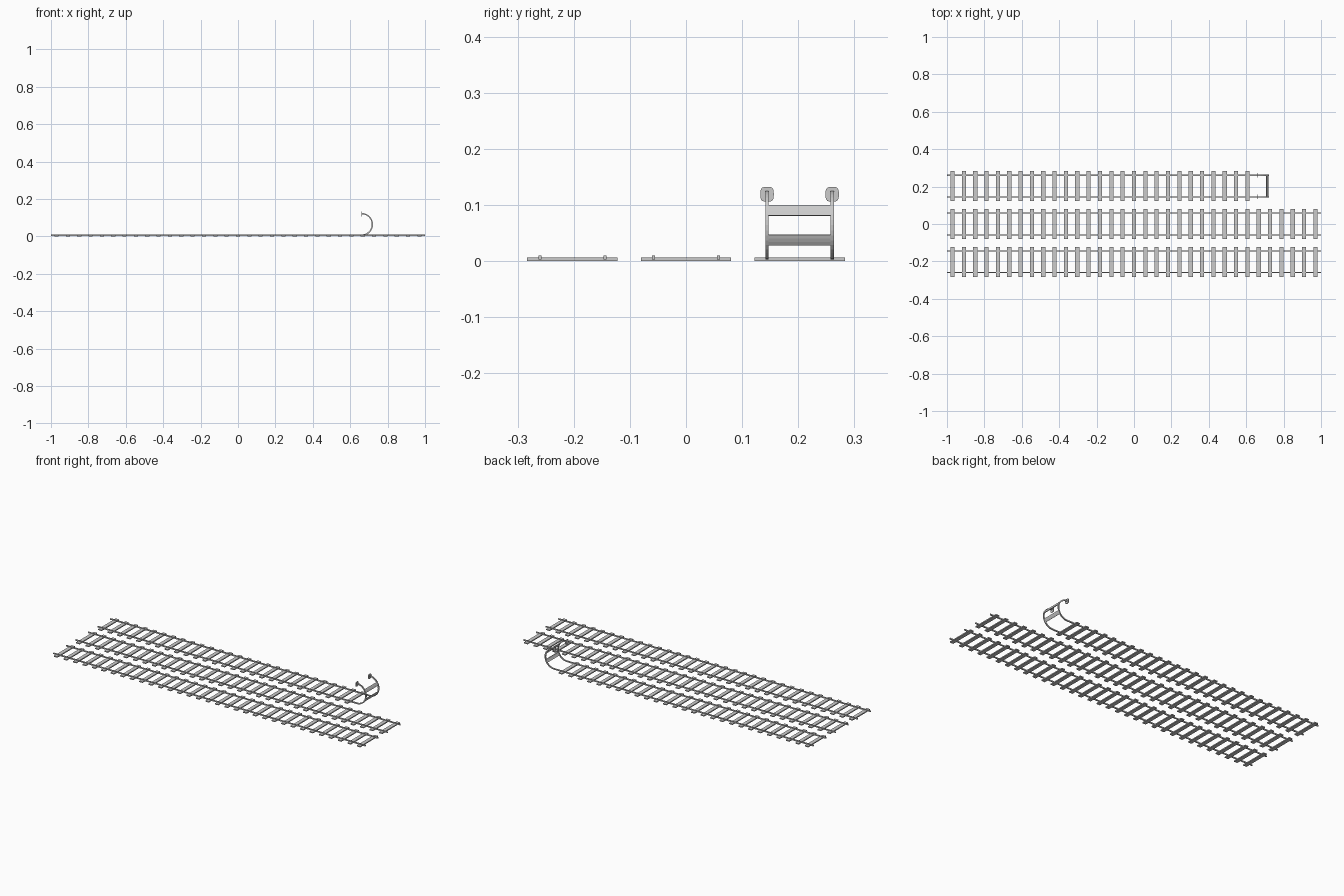
import bpy, bmesh, math

if "Cube" in bpy.data.objects:
    bpy.data.objects.remove(bpy.data.objects["Cube"])

GAUGE = 0.058           # half distance between rails
CX, CZ, R = 0.661, 0.064, 0.061   # end-stop curve, outer radius


def finish(bm, name):
    bmesh.ops.recalc_face_normals(bm, faces=bm.faces)
    me = bpy.data.meshes.new(name)
    bm.to_mesh(me)
    bm.free()
    ob = bpy.data.objects.new(name, me)
    bpy.context.collection.objects.link(ob)
    return ob


def sweep(name, outer, inner, y, width):
    """Rectangular bar following matching outer/inner (x, z) outlines."""
    bm = bmesh.new()
    rings = []
    for (xo, zo), (xi, zi) in zip(outer, inner):
        rings.append([bm.verts.new(p) for p in (
            (xo, y - width / 2, zo), (xo, y + width / 2, zo),
            (xi, y + width / 2, zi), (xi, y - width / 2, zi))])
    for a, b in zip(rings, rings[1:]):
        for i in range(4):
            j = (i + 1) % 4
            bm.faces.new((a[i], a[j], b[j], b[i]))
    bm.faces.new(rings[0])
    bm.faces.new(rings[-1][::-1])
    return finish(bm, name)


def arc(radius, a0, a1, n):
    return [(CX + radius * math.cos(math.radians(a0 + (a1 - a0) * i / n)),
             CZ + radius * math.sin(math.radians(a0 + (a1 - a0) * i / n)))
            for i in range(n + 1)]


def ties(name, y, count):
    bm = bmesh.new()
    for i in range(count):
        x = -0.97 + i * 1.94 / 32
        cube = bmesh.ops.create_cube(bm, size=1)["verts"]
        bmesh.ops.scale(bm, vec=(0.022, 0.161, 0.006), verts=cube)
        bmesh.ops.translate(bm, vec=(x, y, 0.003), verts=cube)
    return finish(bm, name)


# Two full straight tracks
for label, y in (("front", -0.2025), ("middle", 0.0)):
    ties(label + "_ties", y, 33)
    for s in (-1, 1):
        sweep(label + "_rail", [(-1, 0.003), (1, 0.003)],
              [(-1, 0.01), (1, 0.01)], y + s * GAUGE, 0.0055)

# Shorter siding whose rails curl up into an end stop
YB = 0.2025
ties("siding_ties", YB, 27)
for s in (-1, 1):
    y = YB + s * GAUGE
    sweep("siding_rail", [(-1, 0.003)] + arc(R, -90, 90, 20),
          [(-1, 0.01)] + arc(R - 0.007, -90, 90, 20), y, 0.0058)
    # rounded buffer pad on the rail tip
    bm = bmesh.new()
    n = 20
    ring = []
    for i in range(n):
        a = 2 * math.pi * i / n
        c, d = math.cos(a), math.sin(a)
        ring.append(bm.verts.new((0.659,
            y + 0.012 * math.copysign(abs(c) ** 0.6, c),
            0.119 + 0.0132 * math.copysign(abs(d) ** 0.6, d))))
    face = bm.faces.new(ring)
    ext = bmesh.ops.extrude_face_region(bm, geom=[face])["geom"]
    bmesh.ops.translate(bm, vec=(0.005, 0, 0),
                        verts=[v for v in ext if isinstance(v, bmesh.types.BMVert)])
    finish(bm, "buffer_pad")

# Cross plates joining the curled rails
for name, a0, a1 in (("lower_cross_plate", -37, -17), ("upper_cross_plate", 17, 37)):
    sweep(name, arc(R - 0.001, a0, a1, 3), arc(R - 0.005, a0, a1, 3), YB, 2 * GAUGE - 0.004)
